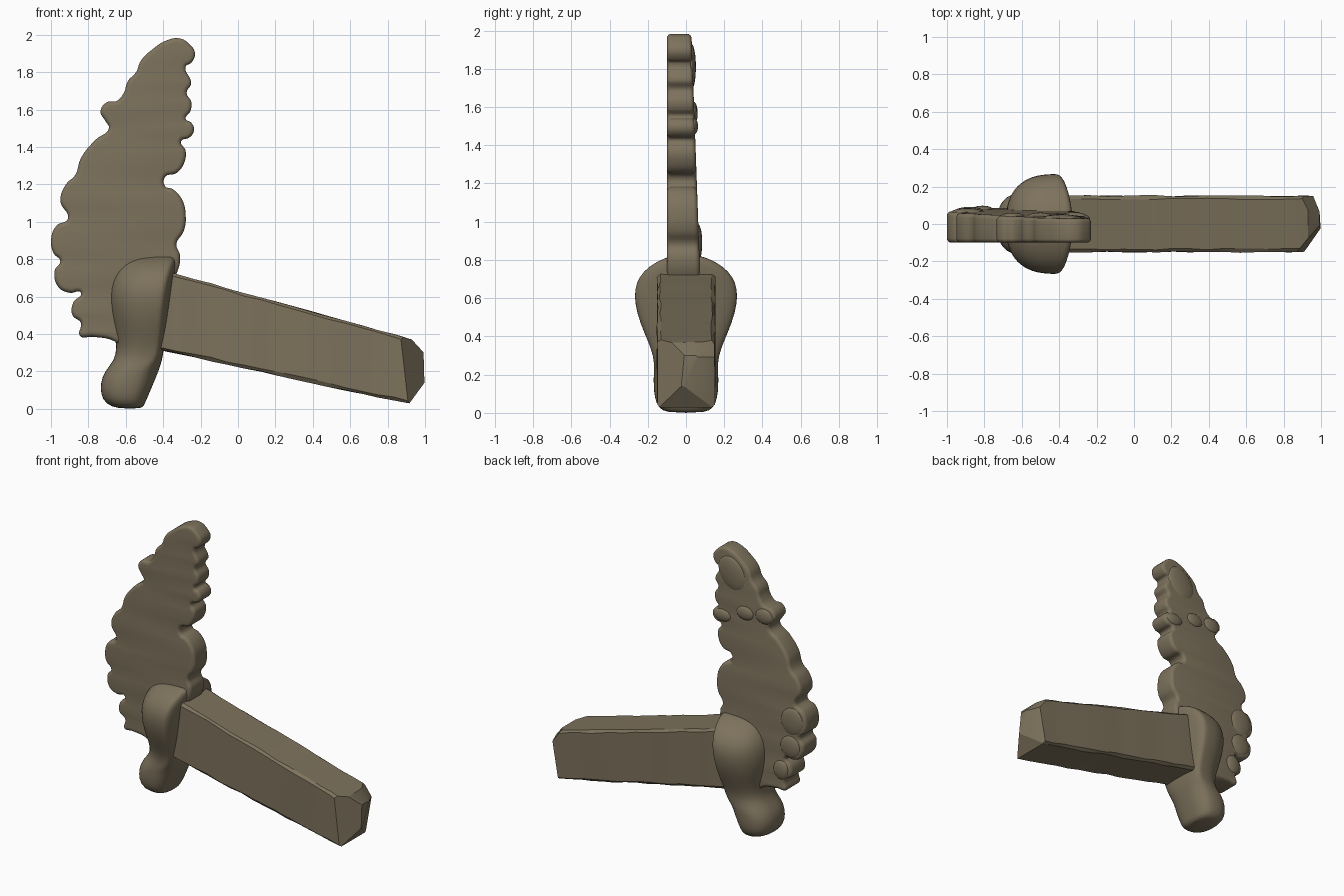
import bpy, bmesh, math, random
from mathutils import Vector

if "Cube" in bpy.data.objects:
    bpy.data.objects.remove(bpy.data.objects["Cube"])

random.seed(4)
mat = bpy.data.materials.new("weathered tan stone")
mat.diffuse_color = (0.205, 0.168, 0.108, 1)
mat.use_nodes = True
mat.node_tree.nodes["Principled BSDF"].inputs["Base Color"].default_value = mat.diffuse_color


def finish(name, bm, angle=35, subsurf=0):
    bmesh.ops.recalc_face_normals(bm, faces=bm.faces)
    me = bpy.data.meshes.new(name)
    bm.to_mesh(me)
    bm.free()
    ob = bpy.data.objects.new(name, me)
    bpy.context.collection.objects.link(ob)
    me.materials.clear()
    me.materials.append(mat)
    for p in me.polygons:
        p.material_index = 0
    if subsurf:
        m = ob.modifiers.new("smooth", 'SUBSURF')
        m.levels = m.render_levels = subsurf
    bpy.ops.object.select_all(action='DESELECT')
    ob.select_set(True)
    bpy.context.view_layer.objects.active = ob
    bpy.ops.object.shade_smooth_by_angle(angle=math.radians(angle))
    return ob


def loft(rings):
    bm = bmesh.new()
    vs = [[bm.verts.new(p) for p in r] for r in rings]
    n = len(vs[0])
    for a, b in zip(vs, vs[1:]):
        for i in range(n):
            bm.faces.new((a[i], a[(i + 1) % n], b[(i + 1) % n], b[i]))
    bm.faces.new(vs[0][::-1])
    bm.faces.new(vs[-1])
    return bm


# Scalloped leaf-shaped crest: front outline, rounded edges, thinner at the top
outline = [
    (-.33, .72), (-.31, .82), (-.33, .88), (-.29, .95), (-.28, 1.04), (-.30, 1.12), (-.35, 1.175),
    (-.39, 1.19), (-.39, 1.24), (-.33, 1.26), (-.29, 1.31), (-.28, 1.38), (-.305, 1.43), (-.26, 1.45),
    (-.235, 1.49), (-.25, 1.53), (-.28, 1.55), (-.255, 1.59), (-.25, 1.64), (-.275, 1.69), (-.25, 1.74),
    (-.28, 1.83), (-.25, 1.85), (-.23, 1.90), (-.26, 1.95), (-.31, 1.98), (-.38, 1.97), (-.46, 1.92),
    (-.52, 1.86), (-.545, 1.80), (-.59, 1.75), (-.61, 1.69), (-.65, 1.645), (-.70, 1.64), (-.735, 1.59),
    (-.71, 1.54), (-.69, 1.50), (-.76, 1.44), (-.84, 1.34), (-.87, 1.25), (-.92, 1.20), (-.95, 1.11),
    (-.91, 1.015), (-.97, .98), (-1.0, .90), (-.985, .83), (-.95, .79), (-.98, .74), (-.96, .65),
    (-.90, .62), (-.84, .62), (-.88, .57), (-.885, .50), (-.84, .46), (-.845, .39), (-.78, .385),
    (-.68, .37), (-.58, .32), (-.48, .38), (-.42, .6)]


def back_y(z):
    return 0.1 - 0.036 * z


cu = bpy.data.curves.new("crest_outline", 'CURVE')
cu.dimensions = '2D'
cu.fill_mode = 'BOTH'
cu.resolution_u = 5
cu.extrude, cu.bevel_depth, cu.offset, cu.bevel_resolution = 0.06, 0.025, -0.025, 3
sp = cu.splines.new('BEZIER')
sp.bezier_points.add(len(outline) - 1)
for bp, (x, z) in zip(sp.bezier_points, outline):
    bp.co = (x, z, 0)
    bp.handle_left_type = bp.handle_right_type = 'AUTO'
sp.use_cyclic_u = True
tmp = bpy.data.objects.new("crest_outline", cu)
bpy.context.collection.objects.link(tmp)
me = bpy.data.meshes.new_from_object(tmp.evaluated_get(bpy.context.evaluated_depsgraph_get()))
bpy.data.objects.remove(tmp)
bm = bmesh.new()
bm.from_mesh(me)
bmesh.ops.remove_doubles(bm, verts=bm.verts, dist=0.0005)
for v in bm.verts:
    x, z, t = v.co
    v.co = (x, -0.1 + (t + 0.085) / 0.17 * (back_y(z) + 0.1), z)
finish("crest", bm, 40)

# Low rounded scales carved on the back of the crest (x, z, radius x, radius z, turn)
scales = [(-.39, 1.81, .10, .13, -.6), (-.65, 1.575, .07, .055, 0), (-.50, 1.56, .07, .05, 0),
          (-.32, 1.50, .07, .045, 0), (-.89, .89, .09, .10, 0), (-.88, .71, .08, .08, 0),
          (-.81, .53, .06, .07, 0)]
bm = bmesh.new()
for x, z, rx, rz, a in scales:
    vs = bmesh.ops.create_uvsphere(bm, u_segments=24, v_segments=14, radius=1)['verts']
    for v in vs:
        p, q = v.co.x * rx, v.co.z * rz
        v.co = (x + p * math.cos(a) - q * math.sin(a), back_y(z) - .008 + .025 * v.co.y,
                z + p * math.sin(a) + q * math.cos(a))
finish("crest_back_scales", bm, 60)

# Hooded collar: D-shaped sections (z, left x, right x, half width)
rows = [(.0, -.64, -.51, .10), (.025, -.71, -.50, .145), (.08, -.735, -.475, .165),
        (.14, -.735, -.45, .17), (.20, -.715, -.425, .17), (.26, -.66, -.405, .166),
        (.33, -.648, -.395, .18), (.42, -.665, -.38, .22), (.52, -.685, -.367, .258),
        (.61, -.69, -.355, .272), (.68, -.68, -.345, .262), (.74, -.65, -.335, .225),
        (.785, -.61, -.328, .165), (.815, -.55, -.33, .10), (.825, -.48, -.36, .05)]


def power(v, e):
    return math.copysign(abs(v) ** e, v)


rings = []
for z, xl, xr, w in rows:
    length = xr - xl
    k = .45 if z < .23 else .2
    c = xr - k * length
    ring = []
    for i in range(32):
        a = 2 * math.pi * i / 32
        ca, sa = math.cos(a), math.sin(a)
        r = k * length if ca > 0 else (1 - k) * length
        ring.append((c + r * power(ca, .8), w * power(sa, .8), z))
    rings.append(ring)
finish("collar", loft(rings), 60, 1)

# Sloping beam with slightly uneven sides and worn edges
rings = []
for i in range(19):
    x = -.5 + 1.6 * i / 18
    top, bot, w, c = .63 - .278 * x, .225 - .217 * x, .15, .016
    sec = [(-w + c, bot), (w - c, bot), (w, bot + c), (w, top - c),
           (w - c, top), (-w + c, top), (-w, top - c), (-w, bot + c)]
    j = lambda: random.uniform(-.004, .004)
    rings.append([(x, y + j(), z + j()) for y, z in sec])
bm = loft(rings)
# Broken end, chipped off by planes (point, normal)
chips = [((.995, 0, .2), (1, 0, .03)), ((.957, 0, .34), (.74, 0, .67)),
         ((.95, 0, .075), (.81, 0, -.59)), ((.89, -.15, .2), (.75, -.6, .08)),
         ((.945, .15, .22), (.85, .35, -.15)), ((.96, .02, .36), (.75, .3, .55))]
for co, no in chips:
    cut = bmesh.ops.bisect_plane(bm, geom=bm.verts[:] + bm.edges[:] + bm.faces[:], dist=1e-5,
                                 plane_co=Vector(co), plane_no=Vector(no), clear_outer=True)
    edges = [e for e in cut['geom_cut'] if isinstance(e, bmesh.types.BMEdge) and e.is_boundary]
    if edges:
        bmesh.ops.holes_fill(bm, edges=edges, sides=0)
finish("beam", bm, 25)
